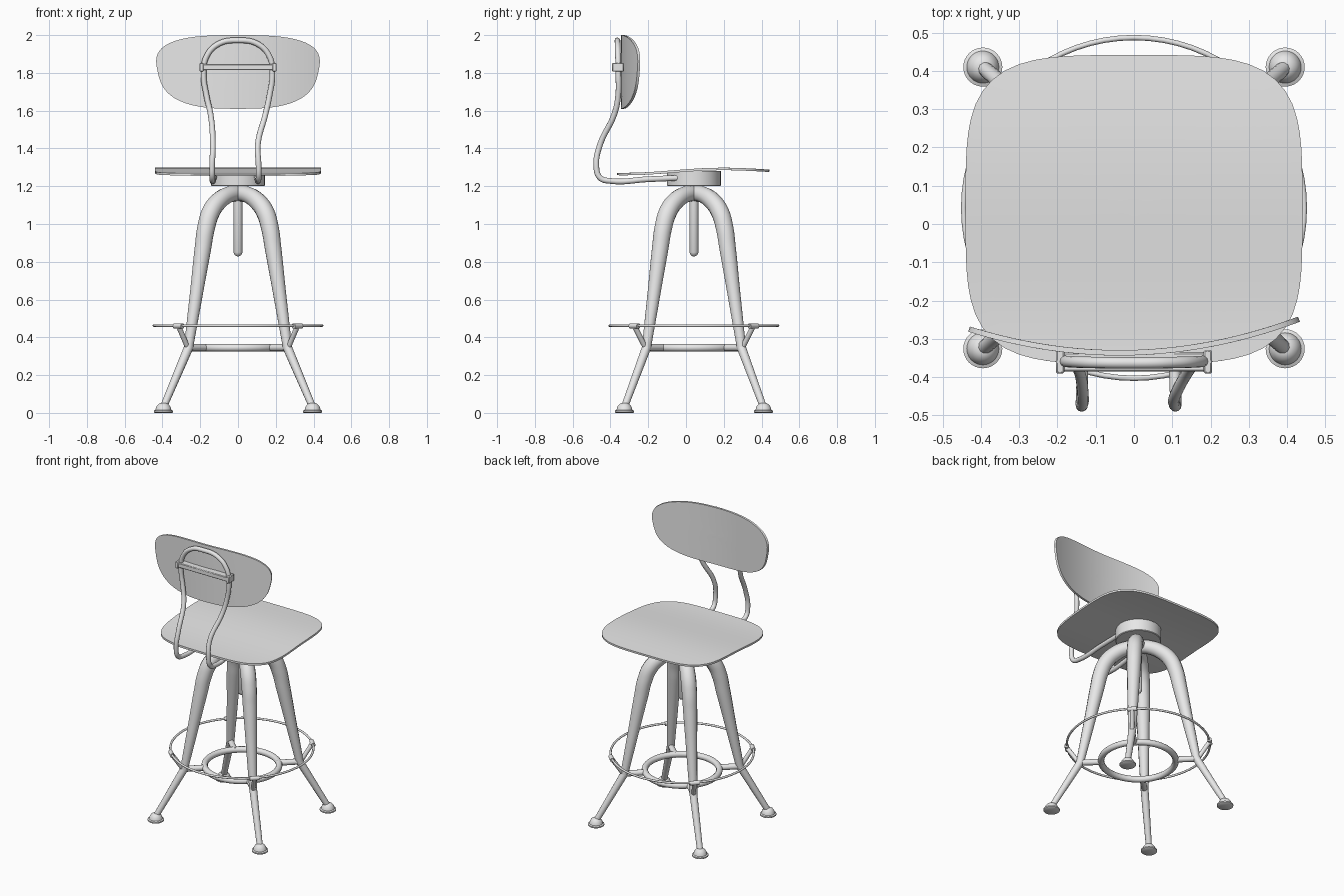
import bpy, math
from mathutils import Vector

old = bpy.data.objects.get("Cube")
if old:
    bpy.data.objects.remove(old, do_unlink=True)

grey = bpy.data.materials.new("plain grey")
grey.use_nodes = True
grey.diffuse_color = (0.8, 0.8, 0.8, 1)
grey.node_tree.nodes["Principled BSDF"].inputs["Base Color"].default_value = (0.8, 0.8, 0.8, 1)

CY = 0.042  # y of the stand's axis


def finish(obj, name):
    obj.name = name
    obj.data.name = name
    obj.data.materials.clear()
    obj.data.materials.append(grey)
    bpy.ops.object.select_all(action="DESELECT")
    obj.select_set(True)
    bpy.context.view_layer.objects.active = obj
    bpy.ops.object.convert(target="MESH")
    bpy.ops.object.shade_smooth_by_angle(angle=math.radians(40))
    return bpy.context.object


def tube(name, points, radius, radii=None, res=8):
    """Smooth round tube through points, with optional taper."""
    cu = bpy.data.curves.new(name, "CURVE")
    cu.dimensions = "3D"
    cu.bevel_depth = radius
    cu.bevel_resolution = 4
    cu.resolution_u = res
    cu.use_fill_caps = True
    sp = cu.splines.new("BEZIER")
    sp.bezier_points.add(len(points) - 1)
    for i, (bp, p) in enumerate(zip(sp.bezier_points, points)):
        bp.co = p
        bp.handle_left_type = bp.handle_right_type = "AUTO"
        bp.radius = radii[i] / radius if radii else 1
    obj = bpy.data.objects.new(name, cu)
    bpy.context.collection.objects.link(obj)
    return finish(obj, name)


def lathe(name, profile, at, steps=32):
    """Revolve (radius, z) points about a vertical axis."""
    verts = [(at[0] + r * math.cos(a), at[1] + r * math.sin(a), at[2] + z)
             for r, z in profile
             for a in (2 * math.pi * k / steps for k in range(steps))]
    faces = [(j * steps + k, j * steps + (k + 1) % steps,
              (j + 1) * steps + (k + 1) % steps, (j + 1) * steps + k)
             for j in range(len(profile) - 1) for k in range(steps)]
    faces.append(tuple(reversed(range(steps))))
    faces.append(tuple(range((len(profile) - 1) * steps, len(profile) * steps)))
    me = bpy.data.meshes.new(name)
    me.from_pydata(verts, [], faces)
    obj = bpy.data.objects.new(name, me)
    bpy.context.collection.objects.link(obj)
    return finish(obj, name)


def shell(name, power, place, thickness, steps=80, rings=12):
    """Rounded-square panel, bent by place(u, v) and given thickness."""
    verts = [place(0, 0)]
    for j in range(1, rings + 1):
        for k in range(steps):
            a = 2 * math.pi * k / steps
            c, s = math.cos(a), math.sin(a)
            r = j / rings / (abs(c) ** power + abs(s) ** power) ** (1 / power)
            verts.append(place(r * c, r * s))
    faces = []
    for k in range(steps):
        n = (k + 1) % steps
        faces.append((0, 1 + k, 1 + n))
        for j in range(rings - 1):
            a, b = 1 + j * steps, 1 + (j + 1) * steps
            faces.append((a + k, b + k, b + n, a + n))
    me = bpy.data.meshes.new(name)
    me.from_pydata(verts, [], faces)
    obj = bpy.data.objects.new(name, me)
    bpy.context.collection.objects.link(obj)
    mod = obj.modifiers.new("thickness", "SOLIDIFY")
    mod.thickness = thickness
    mod.offset = 0
    return finish(obj, name)


def block(name, at, size):
    bpy.ops.mesh.primitive_cube_add(size=1, location=at)
    obj = bpy.context.object
    obj.scale = size
    bpy.ops.object.transform_apply(location=False, rotation=False, scale=True)
    mod = obj.modifiers.new("edges", "BEVEL")
    mod.width = 0.004
    return finish(obj, name)


def ring(name, radius, minor, z):
    bpy.ops.mesh.primitive_torus_add(location=(0, CY, z), major_radius=radius,
                                     minor_radius=minor, major_segments=72, minor_segments=12)
    return finish(bpy.context.object, name)


# Seat, curved front to back
def seat_point(u, v):
    y = 0.038 + 0.403 * v
    z = 1.279 + 0.011 * math.sin((v - 0.35) * 2.6 + math.pi / 2) + 0.004 * v
    return (0.44 * u, y, z)


shell("seat", 4, seat_point, 0.013)


# Backrest, wider at the top and wrapped around the sitter
def back_point(u, v):
    x = 0.423 * u * (1 + 0.1 * v)
    return (x, -0.336 + 0.4 * x * x + 0.03 * x, 1.805 + 0.195 * v)


shell("backrest", 2.9, back_point, 0.014)

# Bent tube carrying the backrest
path = [(-0.125, -0.02, 1.245), (-0.13, -0.2, 1.237), (-0.135, -0.4, 1.228),
        (-0.137, -0.455, 1.245), (-0.137, -0.475, 1.31), (-0.133, -0.455, 1.42),
        (-0.145, -0.38, 1.58), (-0.165, -0.36, 1.67), (-0.182, -0.358, 1.8),
        (-0.165, -0.36, 1.89), (-0.1, -0.362, 1.955), (0, -0.363, 1.972)]
right_half = [(-x - (0.028 if z < 1.5 else 0), y, z) for x, y, z in path[:-1]]
tube("back_frame", path + right_half[::-1], 0.015)

# Clamp bar behind the backrest
block("clamp_bar", (0, -0.36, 1.83), (0.38, 0.05, 0.032))
for s in (-1, 1):
    block("clamp_end", (s * 0.193, -0.36, 1.83), (0.022, 0.062, 0.046))

# Hub and height screw
lathe("seat_hub", [(0.138, 0), (0.142, 0.004), (0.142, 0.08)], (0, CY, 1.2), 48)
lathe("height_screw", [(0.004, 0), (0.016, 0.006), (0.024, 0.022), (0.024, 0.38)], (0, CY, 0.828))

# Footrest hoop and lower brace ring
ring("footrest_ring", 0.445, 0.007, 0.462)
ring("brace_ring", 0.232, 0.02, 0.345)

# Four legs, with their feet, brackets and brace stubs
for sx in (-1, 1):
    for sy in (-1, 1):
        def at(d, z, e=None):
            return Vector((sx * d, CY + sy * (d * 0.96 if e is None else e), z))
        knee = at(0.262, 0.345)
        tube("upper_leg",
             [at(0, 1.163), at(0.05, 1.155), at(0.105, 1.118), at(0.145, 1.06),
              at(0.169, 0.98), at(0.186, 0.87), at(0.222, 0.62), knee],
             0.05, [0.042, 0.044, 0.047, 0.049, 0.048, 0.045, 0.035, 0.025])
        foot = at(0.395, 0.03, 0.368)
        tube("lower_leg", [knee + (knee - foot) * 0.03, foot], 0.025, [0.025, 0.019])
        lathe("foot", [(0.046, 0), (0.051, 0.004), (0.051, 0.012), (0.042, 0.016),
                       (0.038, 0.032), (0.028, 0.045), (0.015, 0.053)],
              (foot.x, foot.y, 0))
        tube("brace_stub", [at(0.16, 0.345), knee], 0.019)
        clip = at(0.315, 0.46, 0.315)
        tube("footrest_bracket", [knee - Vector((0, 0, 0.01)), clip], 0.014)
        along = Vector((sx, -sy, 0)).normalized() * 0.03
        tube("footrest_clip", [clip - along, clip + along], 0.014)
